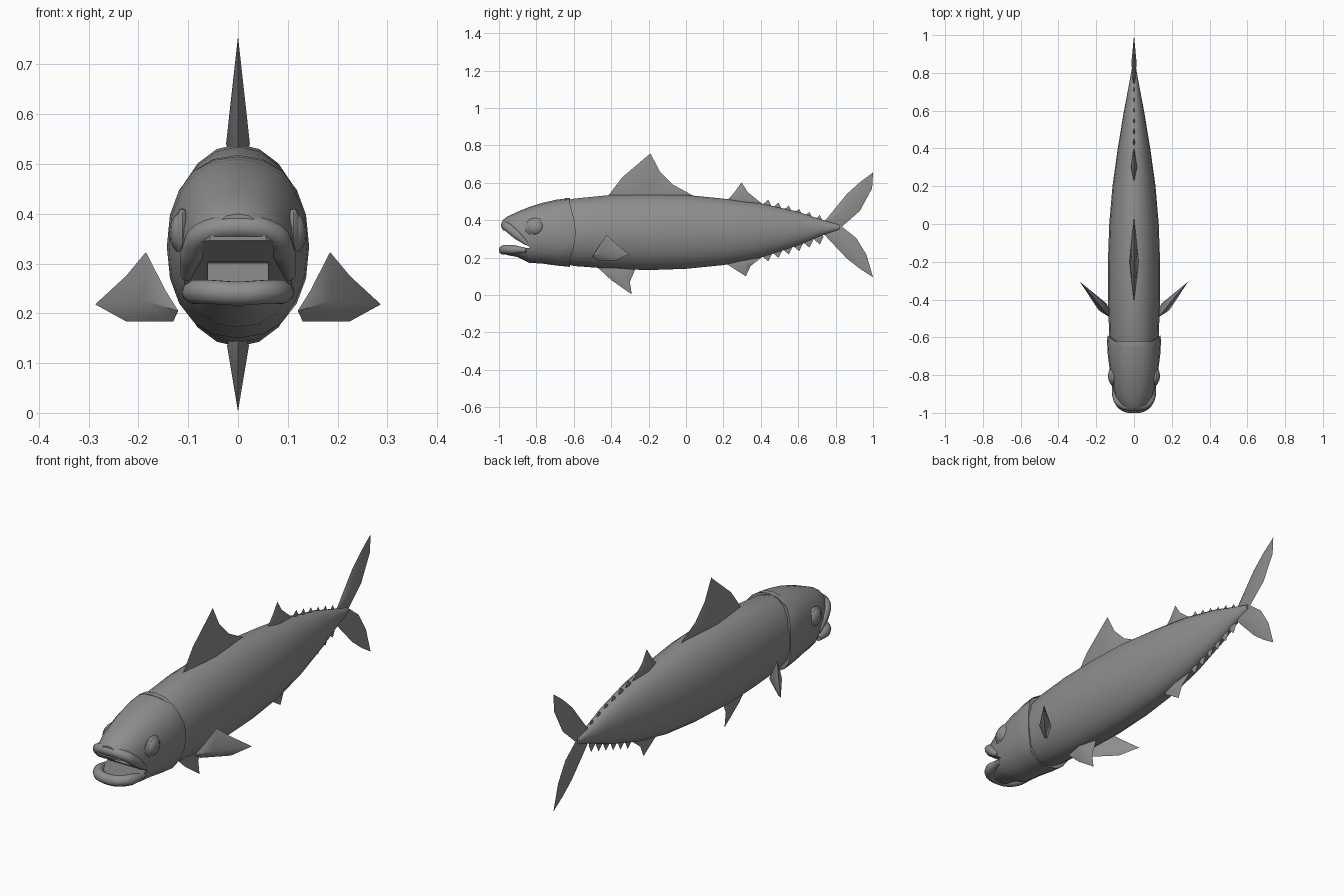
import bpy, bmesh, math
from mathutils import Vector

cube = bpy.data.objects.get("Cube")
if cube:
    bpy.data.objects.remove(cube, do_unlink=True)

GREY = (0.27, 0.27, 0.27, 1)
skin = bpy.data.materials.new("fish grey")
skin.use_nodes = True
skin.diffuse_color = GREY
skin.node_tree.nodes["Principled BSDF"].inputs["Base Color"].default_value = GREY


def add(name, data):
    obj = bpy.data.objects.new(name, data)
    bpy.context.collection.objects.link(obj)
    data.materials.append(skin)
    return obj


def activate(obj):
    bpy.ops.object.select_all(action='DESELECT')
    obj.select_set(True)
    bpy.context.view_layer.objects.active = obj


def finish(name, bm, smooth=45):
    bmesh.ops.recalc_face_normals(bm, faces=bm.faces)
    mesh = bpy.data.meshes.new(name)
    bm.to_mesh(mesh)
    bm.free()
    obj = add(name, mesh)
    if smooth:
        activate(obj)
        bpy.ops.object.shade_smooth_by_angle(angle=math.radians(smooth))
    return obj


def loft(name, stations, power=1.0, bow=0.0, smooth=45, sides=20):
    """Skin oval rings given as (y, top, bottom, half width)."""
    bm = bmesh.new()
    rings = []
    for k, (y, top, bot, hw) in enumerate(stations):
        ring = []
        for i in range(sides):
            a = 2 * math.pi * i / sides
            c, s = math.cos(a), math.sin(a)
            x = hw * math.copysign(abs(c) ** power, c)
            z = (top + bot) / 2 + (top - bot) / 2 * math.copysign(abs(s) ** power, s)
            back = bow * s * s if k == len(stations) - 1 else 0
            ring.append(bm.verts.new((x, y - back, z)))
        rings.append(ring)
    for r, q in zip(rings, rings[1:]):
        for i in range(sides):
            j = (i + 1) % sides
            bm.faces.new((r[i], r[j], q[j], q[i]))
    bm.faces.new(rings[0])
    bm.faces.new(rings[-1])
    return finish(name, bm, smooth)


def fin(name, outline, centre, bulge):
    """Sharp-edged blade: an outline fanned to a raised point on each side."""
    bm = bmesh.new()
    rim = [bm.verts.new(p) for p in outline]
    for sign in (1, -1):
        peak = bm.verts.new(Vector(centre) + sign * Vector(bulge))
        for a, b in zip(rim, rim[1:] + rim[:1]):
            bm.faces.new((a, b, peak))
    return finish(name, bm, 50)


def flat_fin(name, points, centre, thick):
    return fin(name, [(0, y, z) for y, z in points], (0, *centre), (thick, 0, 0))


def cut(target, profile, half):
    """Cut a side profile, extruded across x, out of the target."""
    bm = bmesh.new()
    face = bm.faces.new([bm.verts.new((-half, y, z)) for y, z in profile])
    out = bmesh.ops.extrude_face_region(bm, geom=[face])
    bmesh.ops.translate(bm, vec=(2 * half, 0, 0),
                        verts=[v for v in out["geom"] if isinstance(v, bmesh.types.BMVert)])
    cutter = finish("mouth_cutter", bm, 0)
    cutter.hide_render = True
    mod = target.modifiers.new("mouth", 'BOOLEAN')
    mod.operation, mod.object, mod.solver = 'DIFFERENCE', cutter, 'EXACT'
    activate(target)
    bpy.ops.object.modifier_apply(modifier=mod.name)
    bpy.data.objects.remove(cutter, do_unlink=True)


def lip(name, half_path, radius):
    """Rounded tube through a half path mirrored across x = 0 (last point central)."""
    path = half_path + [(-x, y, z) for x, y, z in half_path[-2::-1]]
    curve = bpy.data.curves.new(name, 'CURVE')
    curve.dimensions = '3D'
    curve.bevel_depth, curve.bevel_resolution = radius, 3
    curve.resolution_u, curve.use_fill_caps = 5, True
    spline = curve.splines.new('BEZIER')
    spline.bezier_points.add(len(path) - 1)
    for p, co in zip(spline.bezier_points, path):
        p.co = co
        p.handle_left_type = p.handle_right_type = 'AUTO'
    spline.bezier_points[0].radius = spline.bezier_points[-1].radius = 0.5
    return add(name, curve)


# Body
loft("body", [(-.72, .48, .19, .11), (-.6, .515, .155, .131), (-.4, .535, .14, .138),
              (-.2, .54, .133, .138), (0, .535, .14, .131), (.2, .515, .16, .114),
              (.4, .49, .20, .086), (.6, .445, .265, .053), (.72, .405, .315, .03),
              (.82, .375, .35, .012)])

# Head with gill-cover edge and open mouth
head = loft("head", [(-.98, .40, .225, .062), (-.955, .42, .213, .085), (-.9, .445, .203, .103),
                     (-.84, .47, .172, .117), (-.77, .492, .168, .129), (-.69, .51, .157, .139),
                     (-.62, .518, .15, .143), (-.59, .518, .153, .14)],
            power=.9, bow=.06, smooth=0)
cut(head, [(-1.1, .36), (-.97, .345), (-.9, .305), (-.83, .25), (-.9, .255), (-1.1, .26)], .3)
cut(head, [(-1.1, .31), (-.76, .30), (-.76, .262), (-1.1, .262)], .06)
activate(head)
bpy.ops.object.shade_smooth_by_angle(angle=math.radians(40))

# Lips
lip("upper_lip", [(.104, -.85, .275), (.092, -.905, .322), (.07, -.95, .36), (0, -.966, .373)], .024)
lip("lower_lip", [(.1, -.855, .24), (.085, -.925, .243), (.055, -.965, .243), (0, -.976, .24)], .025)

# Eyes with a lid ridge
for side, sx in (("left", 1), ("right", -1)):
    for part, size in (("eye", (.026, .046, .042)), ("eyelid", (.016, .056, .05))):
        bm = bmesh.new()
        bmesh.ops.create_uvsphere(bm, u_segments=12, v_segments=8, radius=1)
        bmesh.ops.scale(bm, vec=size, verts=bm.verts)
        bmesh.ops.translate(bm, vec=(sx * .112, -.805, .362), verts=bm.verts)
        finish(f"{side}_{part}", bm)

# Side fins
blade = [(.12, -.5, .205), (.145, -.475, .245), (.185, -.425, .323), (.225, -.375, .275),
         (.287, -.305, .218), (.225, -.375, .184), (.13, -.47, .184)]
for side, sx in (("left", 1), ("right", -1)):
    fin(f"{side}_pectoral_fin", [(sx * x, y, z) for x, y, z in blade],
        (sx * .165, -.44, .225), (sx * .022, -.017, 0))

# Back and belly fins
flat_fin("dorsal_fin", [(-.42, .525), (-.34, .63), (-.19, .757), (-.14, .66), (-.07, .59),
                        (.04, .53), (-.2, .47)], (-.2, .54), .024)
flat_fin("rear_dorsal_fin", [(.22, .505), (.26, .55), (.297, .602), (.33, .55), (.41, .485),
                             (.3, .46)], (.3, .51), .016)
flat_fin("pelvic_fin", [(-.47, .145), (-.4, .08), (-.29, .003), (-.3, .07), (-.27, .14),
                        (-.38, .19)], (-.37, .135), .022)
flat_fin("anal_fin", [(.21, .17), (.32, .1), (.345, .155), (.41, .205), (.3, .21)],
         (.31, .165), .016)

# Rows of finlets along the tail stem
for i in range(6):
    y = .44 + .055 * i
    for name, edge, way in (("upper", .482 - .265 * (y - .4) - .1 * (y - .4) ** 2, 1),
                            ("lower", .205 + .33 * (y - .4), -1)):
        flat_fin(f"{name}_finlet_{i + 1}",
                 [(y - .045, edge), (y, edge + way * .038), (y + .02, edge - way * .002),
                  (y - .01, edge - way * .03)], (y - .01, edge), .008)

# Tail lobes
flat_fin("upper_tail_lobe", [(.70, .36), (.75, .405), (.86, .54), (.93, .603), (1, .655),
                             (.995, .57), (.93, .45), (.83, .362)], (.85, .46), .014)
flat_fin("lower_tail_lobe", [(.70, .365), (.77, .29), (.86, .195), (.93, .14), (1, .095),
                             (.965, .215), (.91, .305), (.83, .368)], (.85, .28), .014)
